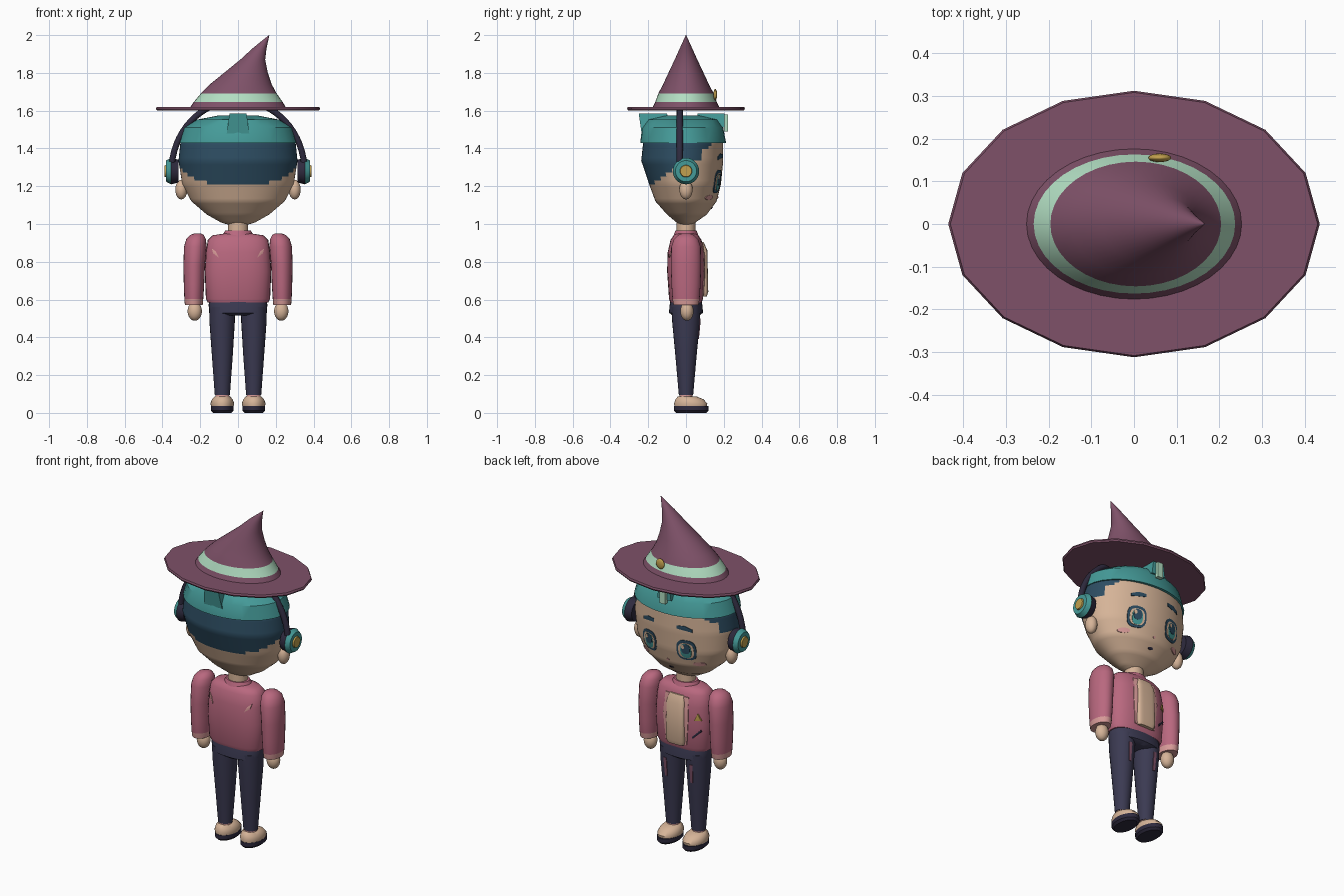
import bpy, bmesh, math
from mathutils import Matrix

if "Cube" in bpy.data.objects:
    bpy.data.objects.remove(bpy.data.objects["Cube"])


def material(name, hex_code):
    srgb = [int(hex_code[i:i + 2], 16) / 255 for i in (0, 2, 4)]
    lin = [c / 12.92 if c < 0.04045 else ((c + 0.055) / 1.055) ** 2.4 for c in srgb]
    m = bpy.data.materials.new(name)
    m.use_nodes = True
    m.diffuse_color = (*lin, 1)
    m.node_tree.nodes["Principled BSDF"].inputs["Base Color"].default_value = (*lin, 1)
    return m


PLUM = material("plum_felt", "7E5168")
TEAL = material("teal", "459B99")
MINT = material("mint", "B2DEC2")
PINK = material("pink_jacket", "B9687F")
PALE = material("pale_pink", "D79A98")
NAVY = material("navy_cloth", "3B3A52")
DARK = material("dark_plastic", "2E2A3E")
HAIR = material("blue_hair", "2D4D62")
GOLD = material("gold", "C2A04E")
SKIN = material("skin", "D6B498")


def finish(name, bm, mats, rule=None, angle=35):
    bmesh.ops.recalc_face_normals(bm, faces=bm.faces[:])
    if rule:
        for f in bm.faces:
            f.material_index = rule(f.calc_center_median())
    me = bpy.data.meshes.new(name)
    bm.to_mesh(me)
    bm.free()
    for m in mats:
        me.materials.append(m)
    ob = bpy.data.objects.new(name, me)
    bpy.context.collection.objects.link(ob)
    bpy.ops.object.select_all(action="DESELECT")
    ob.select_set(True)
    bpy.context.view_layer.objects.active = ob
    bpy.ops.object.shade_smooth_by_angle(angle=math.radians(angle))
    return ob


# Rings are (z, cx, cy, rx, ry); p is the superellipse power
def loft(name, rings, mats, n=32, p=2, sub=1, rule=None, angle=35):
    rows = []
    for a, b in zip(rings, rings[1:]):
        rows += [[u + (v - u) * k / sub for u, v in zip(a, b)] for k in range(sub)]
    rows.append(rings[-1])
    bm = bmesh.new()
    loops = []
    for z, cx, cy, rx, ry in rows:
        loop = []
        for i in range(n):
            c, s = math.cos(math.tau * i / n), math.sin(math.tau * i / n)
            loop.append(bm.verts.new((cx + rx * math.copysign(abs(c) ** (2 / p), c),
                                      cy + ry * math.copysign(abs(s) ** (2 / p), s), z)))
        loops.append(loop)
    for a, b in zip(loops, loops[1:]):
        for i in range(n):
            j = (i + 1) % n
            bm.faces.new((a[i], a[j], b[j], b[i]))
    bm.faces.new(loops[0])
    bm.faces.new(loops[-1])
    return finish(name, bm, mats, rule, angle)


def surface_y(rings, x, z, side, p):
    for a, b in zip(rings, rings[1:]):
        if a[0] <= z <= b[0]:
            t = (z - a[0]) / (b[0] - a[0])
            _, cx, cy, rx, ry = [u + (v - u) * t for u, v in zip(a, b)]
            return cy + side * ry * max(0, 1 - abs((x - cx) / rx) ** p) ** (1 / p)
    return 0


# Thin plate that follows a lofted surface
def plate(name, outline, rings, mat, off=0.004, side=1, p=2):
    bm = bmesh.new()
    mx = sum(q[0] for q in outline) / len(outline)
    mz = sum(q[1] for q in outline) / len(outline)

    def vert(x, z, o):
        return bm.verts.new((x, surface_y(rings, x, z, side, p) + side * o, z))
    layers = [[vert(mx + (x - mx) * k, mz + (z - mz) * k, o) for x, z in outline]
              for k, o in ((0.5, off), (1, off), (1, -0.002))]
    centre = vert(mx, mz, off)
    for i in range(len(outline)):
        j = (i + 1) % len(outline)
        bm.faces.new((centre, layers[0][i], layers[0][j]))
        for a, b in zip(layers, layers[1:]):
            bm.faces.new((a[i], b[i], b[j], a[j]))
    return finish(name, bm, [mat])


def oval(cx, cz, rx, rz, p=2.0, n=20):
    pts = []
    for i in range(n):
        c, s = math.cos(math.tau * i / n), math.sin(math.tau * i / n)
        pts.append((cx + rx * math.copysign(abs(c) ** (2 / p), c),
                    cz + rz * math.copysign(abs(s) ** (2 / p), s)))
    return pts


def ball(name, loc, size, mat):
    bm = bmesh.new()
    bmesh.ops.create_uvsphere(bm, u_segments=20, v_segments=12, radius=1,
                              matrix=Matrix.Translation(loc) @ Matrix.Diagonal((*size, 1)))
    return finish(name, bm, [mat], angle=60)


def disc(name, x0, x1, r0, r1, mat, z=1.28):
    bm = bmesh.new()
    m = Matrix.Translation(((x0 + x1) / 2, 0, z)) @ Matrix.Rotation(math.pi / 2, 4, "Y")
    if x1 < x0:
        m = m @ Matrix.Rotation(math.pi, 4, "X")
    bmesh.ops.create_cone(bm, cap_ends=True, segments=28, radius1=r0, radius2=r1,
                          depth=abs(x1 - x0), matrix=m)
    return finish(name, bm, [mat])


def wedge(name, w0, w1, y0, y1, z0, z1, mat, lean=0.0):
    bm = bmesh.new()
    bmesh.ops.create_cube(bm, size=1)
    for v in bm.verts:
        top = v.co.z > 0
        v.co.x *= 2 * (w1 if top else w0)
        v.co.y = (y1 if v.co.y > 0 else y0) + (0 if top else lean)
        v.co.z = z1 if top else z0
    return finish(name, bm, [mat])


# Head, with hair coloured by a hairline rule
head = [(0.99, 0, 0, 0.03, 0.02), (1.008, 0, 0, 0.09, 0.05), (1.05, 0, 0.005, 0.165, 0.105),
        (1.12, 0, 0, 0.247, 0.162), (1.21, 0, -0.005, 0.295, 0.19),
        (1.335, 0, -0.02, 0.315, 0.217), (1.43, 0, -0.015, 0.305, 0.212),
        (1.52, 0, -0.015, 0.26, 0.18)]


def hairline(c):
    return int(c.z > 1.335 and c.y < 0.08 or c.z > 1.21 and c.y < -0.18 + (c.z - 1.21) * 1.5)


loft("head", head, [SKIN, HAIR], n=64, sub=6, rule=hairline, angle=30)
loft("hair_cap", [(1.43, 0, -0.015, 0.312, 0.227), (1.51, 0, -0.018, 0.287, 0.215),
                  (1.552, 0, -0.018, 0.22, 0.185), (1.575, 0, -0.018, 0.1, 0.09)], [TEAL])
wedge("back_tuft", 0.06, 0.045, -0.25, -0.1, 1.48, 1.585, TEAL, 0.015)
wedge("front_tuft", 0.045, 0.035, 0.06, 0.205, 1.51, 1.585, TEAL)
wedge("front_tuft_highlight", 0.018, 0.018, 0.2, 0.222, 1.49, 1.58, MINT)

# Face
for s, side in ((1, "left"), (-1, "right")):
    ex, ez = 0.12 * s, 1.225
    plate(side + "_eye_outline", oval(ex, ez, 0.054, 0.062, 2.8), head, HAIR, 0.003)
    plate(side + "_eye_white", oval(ex, ez - 0.002, 0.043, 0.047, 2.8), head, SKIN, 0.0045)
    plate(side + "_iris", oval(ex, ez - 0.003, 0.03, 0.044, 2.5), head, TEAL, 0.006)
    plate(side + "_pupil", oval(ex, ez + 0.01, 0.024, 0.03, 2.5), head, HAIR, 0.0075)
    plate(side + "_eye_glint", oval(ex + 0.014, ez + 0.022, 0.009, 0.012), head, SKIN, 0.009)
    plate(side + "_brow", [(s * 0.075, 1.352), (s * 0.16, 1.34), (s * 0.16, 1.356),
                           (s * 0.12, 1.372), (s * 0.075, 1.37)], head, HAIR)
    plate(side + "_cheek", oval(0.175 * s, 1.14, 0.03, 0.013), head, PALE)
    ball(side + "_ear", (0.3 * s, 0, 1.182), (0.032, 0.035, 0.052), SKIN)
plate("nose", oval(0, 1.14, 0.008, 0.006), head, PALE)
plate("mouth", oval(0, 1.085, 0.015, 0.006), head, DARK)

# Headphones
for s, side in ((1, "left"), (-1, "right")):
    disc(side + "_ear_cushion", 0.315 * s, 0.355 * s, 0.06, 0.07, DARK)
    disc(side + "_ear_cup", 0.355 * s, 0.38 * s, 0.07, 0.056, TEAL)
    disc(side + "_ear_cup_badge", 0.375 * s, 0.388 * s, 0.034, 0.03, GOLD)
curve = bpy.data.curves.new("headband", "CURVE")
curve.dimensions = "3D"
curve.bevel_depth = 0.017
curve.bevel_resolution = 3
curve.use_fill_caps = True
path = curve.splines.new("POLY")
path.points.add(32)
for i, pt in enumerate(path.points):
    a = math.pi * i / 32
    pt.co = (0.352 * math.cos(a), -0.033, 1.28 + 0.375 * math.sin(a), 1)
curve.materials.append(DARK)
bpy.context.collection.objects.link(bpy.data.objects.new("headband", curve))

# Hat with a bent cone and ribbon
loft("hat_brim", [(1.602, 0, 0, 0.43, 0.308), (1.61, 0, 0, 0.435, 0.312),
                  (1.62, 0, 0, 0.43, 0.308)], [PLUM], n=16)
loft("hat_cone", [(1.612, 0, 0, 0.257, 0.18), (1.645, 0.001, 0, 0.236, 0.163),
                  (1.692, 0.004, 0, 0.2, 0.146), (1.74, 0.015, 0, 0.163, 0.121),
                  (1.8, 0.042, 0, 0.116, 0.093), (1.87, 0.078, 0, 0.066, 0.06),
                  (1.93, 0.114, 0, 0.037, 0.033), (2.0, 0.165, 0, 0.001, 0.001)],
     [PLUM, MINT], n=40, rule=lambda c: int(1.645 < c.z < 1.692))
ball("hat_buckle", (0.06, 0.155, 1.685), (0.027, 0.01, 0.03), GOLD)

# Torso and jacket
torso = [(0.585, 0, 0, 0.16, 0.083), (0.605, 0, 0, 0.17, 0.09), (0.75, 0, 0, 0.176, 0.1),
         (0.85, 0, 0, 0.17, 0.097), (0.915, 0, 0, 0.16, 0.082), (0.94, 0, 0, 0.135, 0.066),
         (0.95, 0, 0, 0.07, 0.05)]
loft("jacket", torso, [PINK], p=2.5, angle=50)
loft("collar", [(0.935, 0, 0, 0.085, 0.068), (0.965, 0, 0, 0.068, 0.056)], [PINK])
loft("neck", [(0.93, 0, 0, 0.055, 0.05), (1.03, 0, 0, 0.052, 0.05)], [SKIN])
loft("shirt_panel", [(0.615, 0, 0.085, 0.052, 0.025), (0.64, 0, 0.09, 0.06, 0.028),
                     (0.86, 0, 0.085, 0.058, 0.028), (0.905, 0, 0.065, 0.048, 0.028)],
     [SKIN], p=4)
for s, side in ((1, "left"), (-1, "right")):
    plate(side + "_lapel", [(s * x, z) for x, z in ((0.05, 0.62), (0.068, 0.62), (0.082, 0.78),
                            (0.075, 0.9), (0.045, 0.9), (0.05, 0.78))], torso, PALE, 0.005, 1, 2.5)
    plate(side + "_back_mark", [(s * x, z) for x, z in ((0.138, 0.87), (0.132, 0.845),
                                (0.102, 0.822), (0.118, 0.855))], torso, PALE, 0.005, -1, 2.5)
plate("badge", [(-0.115, 0.775), (-0.15, 0.775), (-0.132, 0.815)], torso, GOLD, 0.008, 1, 2.5)
plate("pocket_slit", [(-0.1, 0.675), (-0.105, 0.665), (-0.15, 0.71), (-0.145, 0.72)],
      torso, DARK, 0.005, 1, 2.5)

# Hips
loft("hips", [(0.515, 0, 0, 0.075, 0.07), (0.53, 0, 0, 0.15, 0.09), (0.57, 0, 0, 0.156, 0.087),
              (0.605, 0, 0, 0.15, 0.08)], [NAVY], p=2.4)

# Arms, legs and shoes
for s, side in ((1, "left"), (-1, "right")):
    loft(side + "_arm", [(0.57, s * 0.234, 0, 0.047, 0.066), (0.602, s * 0.234, 0, 0.05, 0.072),
                         (0.68, s * 0.233, 0, 0.054, 0.077), (0.78, s * 0.232, 0, 0.057, 0.08),
                         (0.88, s * 0.226, 0, 0.06, 0.078), (0.92, s * 0.222, 0, 0.052, 0.064),
                         (0.942, s * 0.217, 0, 0.036, 0.042), (0.951, s * 0.213, 0, 0.014, 0.016)],
         [PINK, PALE], n=24, rule=lambda c: int(c.z < 0.602), angle=50)
    ball(side + "_hand", (s * 0.229, 0.005, 0.538), (0.038, 0.035, 0.05), SKIN)
    leg = [(0.095, s * 0.083, 0, 0.04, 0.038), (0.3, s * 0.083, 0, 0.055, 0.056),
           (0.48, s * 0.084, 0, 0.067, 0.073), (0.56, s * 0.084, 0, 0.069, 0.077)]
    loft(side + "_leg", leg, [NAVY], n=24)
    plate(side + "_leg_stripe", [(s * 0.076, 0.39), (s * 0.09, 0.39), (s * 0.095, 0.5),
                                 (s * 0.076, 0.5)], leg, PLUM, 0.004)
    loft(side + "_sock", [(0.07, s * 0.083, 0, 0.038, 0.036), (0.102, s * 0.083, 0, 0.036, 0.034)],
         [PALE], n=20)
    loft(side + "_sole", [(0, s * 0.083, 0.028, 0.048, 0.08), (0.012, s * 0.083, 0.028, 0.06, 0.092),
                          (0.036, s * 0.083, 0.028, 0.06, 0.092)], [DARK], n=28)
    loft(side + "_shoe", [(0.03, s * 0.083, 0.025, 0.058, 0.085), (0.05, s * 0.083, 0.025, 0.063, 0.088),
                          (0.072, s * 0.083, 0.018, 0.055, 0.074),
                          (0.088, s * 0.083, 0.006, 0.04, 0.048)], [SKIN], n=28, angle=50)
